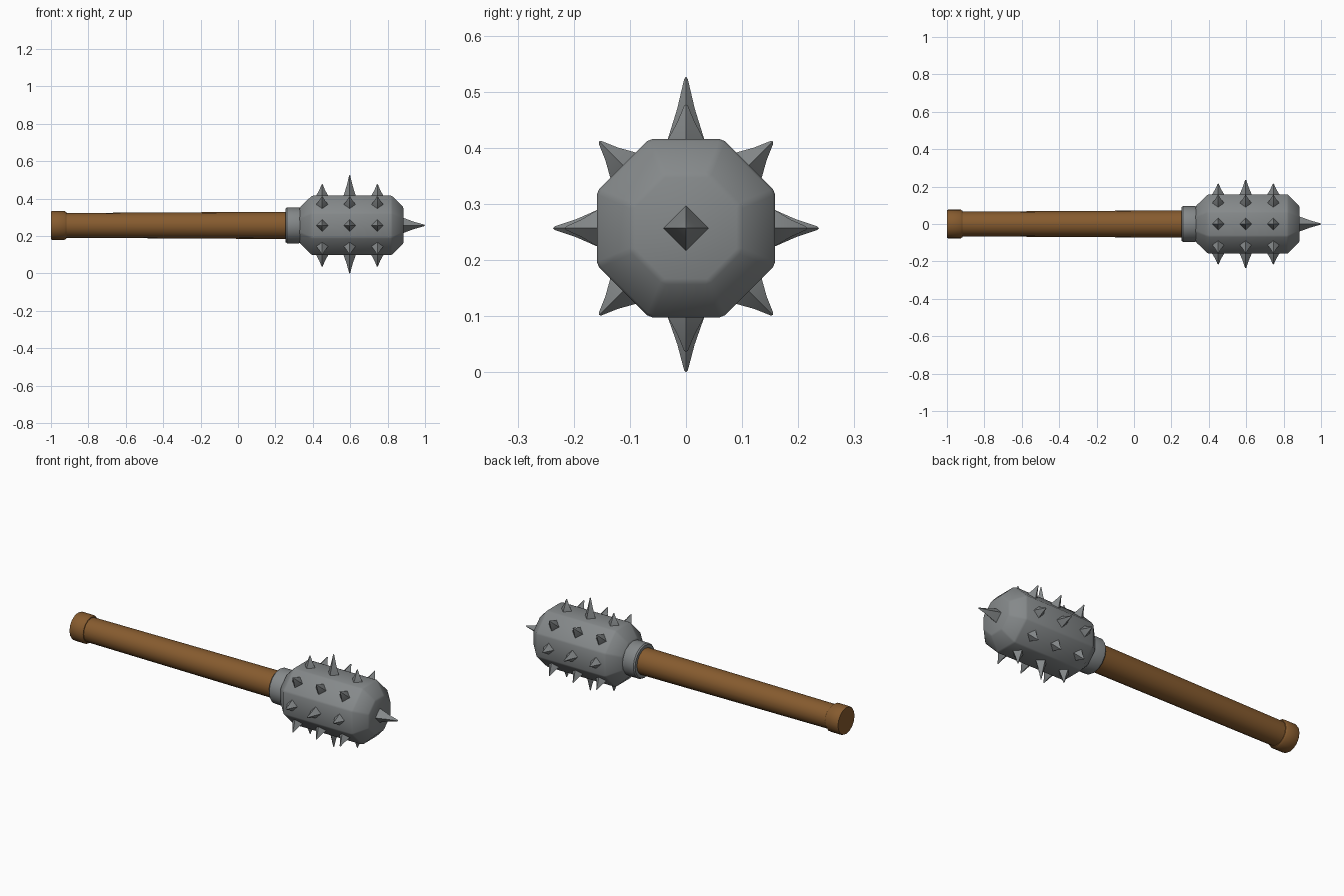
import bpy, bmesh, math
from mathutils import Matrix, Vector

if "Cube" in bpy.data.objects:
    bpy.data.objects.remove(bpy.data.objects["Cube"])

CZ = 0.257  # height of the long axis


def material(name, rgb):
    m = bpy.data.materials.new(name)
    m.diffuse_color = (*rgb, 1)
    m.use_nodes = True
    m.node_tree.nodes["Principled BSDF"].inputs["Base Color"].default_value = m.diffuse_color
    return m


iron = material("iron grey", (0.235, 0.25, 0.255))
wood = material("brown wood", (0.24, 0.105, 0.028))


def lathe(name, profile, sides, mat, origin, axis, turn=0.0, angle=40, bevel=0.0):
    """Surface of (distance along axis, radius) rings, closed at both ends."""
    bm = bmesh.new()
    rings = []
    for d, r in profile:
        if r == 0:
            rings.append([bm.verts.new((0, 0, d))])
        else:
            rings.append([bm.verts.new((r * math.cos(turn + math.tau * i / sides),
                                        r * math.sin(turn + math.tau * i / sides), d))
                          for i in range(sides)])
    for a, b in zip(rings, rings[1:]):
        for i in range(sides):
            j = (i + 1) % sides
            if len(b) == 1:
                bm.faces.new((a[i], a[j], b[0]))
            else:
                bm.faces.new((a[i], a[j], b[j], b[i]))
    for ring in (rings[0], rings[-1]):
        if len(ring) > 1:
            bm.faces.new(ring)
    if bevel:
        bmesh.ops.bevel(bm, geom=bm.edges[:], offset=bevel, segments=1,
                        affect='EDGES', profile=0.5)
    bmesh.ops.recalc_face_normals(bm, faces=bm.faces[:])
    # local z goes along the axis, local x stays along world x where possible
    z = Vector(axis).normalized()
    x = Vector((0, 0, 1)) if abs(z.x) > 0.9 else Vector((1, 0, 0))
    y = z.cross(x)
    rot = Matrix((x, y, z)).transposed().to_4x4()
    bm.transform(Matrix.Translation(origin) @ rot)
    me = bpy.data.meshes.new(name)
    bm.to_mesh(me)
    bm.free()
    me.materials.append(mat)
    ob = bpy.data.objects.new(name, me)
    bpy.context.collection.objects.link(ob)
    bpy.ops.object.select_all(action='DESELECT')
    ob.select_set(True)
    bpy.context.view_layer.objects.active = ob
    bpy.ops.object.shade_smooth_by_angle(angle=math.radians(angle))
    return ob


C = (0, 0, CZ)
X = (1, 0, 0)

# wooden handle and its end cap
lathe("handle", [(-0.96, 0.066), (0.28, 0.073)], 16, wood, C, X)
lathe("pommel", [(-1.0, 0.074), (-0.993, 0.077), (-0.927, 0.077), (-0.917, 0.07)],
      16, wood, C, X)

# iron collar and octagonal head
lathe("collar", [(0.255, 0.09), (0.262, 0.096), (0.325, 0.096), (0.345, 0.09)],
      16, iron, C, X)
k = 1 / math.cos(math.pi / 8)
lathe("head", [(0.33, 0.095 * k), (0.395, 0.159 * k), (0.822, 0.159 * k), (0.885, 0.096 * k)],
      8, iron, C, X, turn=math.pi / 8, bevel=0.006)


def spike(name, start, tip, width, direction, x):
    h = tip - start
    d = Vector(direction)
    lathe(name, [(-0.02, width * 1.1), (0, width), (h * 0.5, width * 0.47),
                 (h * 0.96, width * 0.1), (h, 0)],
          4, iron, Vector((x, 0, CZ)) + d * start, d, angle=60)


# three rings of eight spikes, with long middle spikes on the main directions
for i in range(8):
    a = math.tau * i / 8
    d = (0, math.cos(a), math.sin(a))
    for x in (0.45, 0.597, 0.745):
        tip = 0.219
        if i % 2 == 0:
            mid = x == 0.597
            if i in (2, 6):
                tip = 0.27 if mid and i == 2 else 0.257 if mid else 0.221
            else:
                tip = 0.237 if mid else 0.216
        spike("spike", 0.157, tip, 0.033, d, x)

# spike on the end
spike("tip_spike", 0.88, 1.0, 0.042, X, 0)
